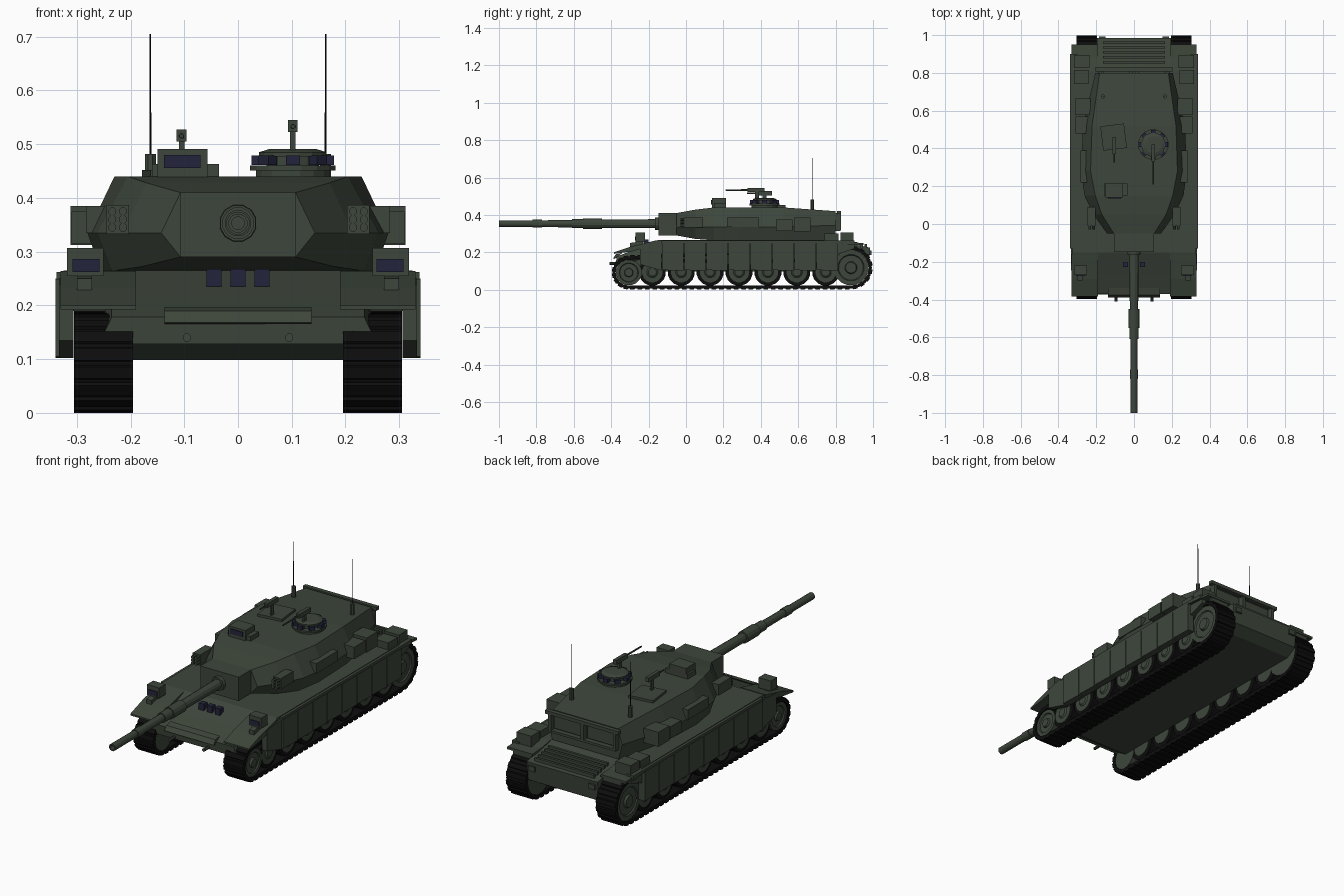
import bpy, bmesh, math
from mathutils import Vector, Matrix

if "Cube" in bpy.data.objects:
    bpy.data.objects.remove(bpy.data.objects["Cube"])


def material(name, col):
    m = bpy.data.materials.new(name)
    m.diffuse_color = (*col, 1)
    m.use_nodes = True
    m.node_tree.nodes["Principled BSDF"].inputs["Base Color"].default_value = m.diffuse_color
    return m


GREEN = material("dark_green", (0.047, 0.062, 0.044))
BLACK = material("track_black", (0.004, 0.004, 0.004))
GLASS = material("navy_glass", (0.017, 0.017, 0.045))


def make(name, verts, faces, mat=GREEN, mirror=False):
    if mirror:
        n = len(verts)
        verts = list(verts) + [(-v[0], v[1], v[2]) for v in verts]
        faces = list(faces) + [[i + n for i in f] for f in faces]
    me = bpy.data.meshes.new(name)
    me.from_pydata([tuple(v) for v in verts], [], faces)
    bm = bmesh.new()
    bm.from_mesh(me)
    bmesh.ops.recalc_face_normals(bm, faces=bm.faces)
    bm.to_mesh(me)
    bm.free()
    me.materials.append(mat)
    ob = bpy.data.objects.new(name, me)
    bpy.context.collection.objects.link(ob)
    return ob


def loft(name, rings, mat=GREEN, mirror=False):
    n = len(rings[0])
    verts = [v for r in rings for v in r]
    faces = [[k * n + i, k * n + (i + 1) % n, (k + 1) * n + (i + 1) % n, (k + 1) * n + i]
             for k in range(len(rings) - 1) for i in range(n)]
    faces += [list(range(n)), list(range(len(verts) - n, len(verts)))]
    return make(name, verts, faces, mat, mirror)


def box(name, x, y, z, mat=GREEN, mirror=False):
    return loft(name, [[(a, y[0], z[0]), (a, y[1], z[0]), (a, y[1], z[1]), (a, y[0], z[1])] for a in x],
                mat, mirror)


def prism(name, profile, x, mat=GREEN, mirror=False):
    return loft(name, [[(a, p[0], p[1]) for p in profile] for a in x], mat, mirror)


def turned(name, center, axis, steps, mat=GREEN, mirror=False, seg=16):
    """Lathe around an axis; steps are (offset along axis, radius)."""
    rot = Vector(axis).to_track_quat('Z', 'Y').to_matrix()
    c = Vector(center)
    rings = [[c + rot @ Vector((r * math.cos(t), r * math.sin(t), h))
              for t in [2 * math.pi * (i + .5) / seg for i in range(seg)]] for h, r in steps]
    return loft(name, rings, mat, mirror)


X, Y, Z = (1, 0, 0), (0, 1, 0), (0, 0, 1)

# Hull
prism("hull", [(-.37, .175), (-.365, .14), (-.3, .098), (.92, .098), (.975, .13), (.985, .225),
               (.84, .255), (.8, .265), (-.15, .265)], (-.197, .197))
loft("nose", [[(w, y, z) for w, y, z in ((-.235, -.37, .178), (-.25, -.375, .147), (-.195, -.365, .128),
                                         (.195, -.365, .128), (.25, -.375, .147), (.235, -.37, .178))],
              [(w, -.22, z) for w, z in ((-.235, .235), (-.25, .18), (-.195, .17),
                                         (.195, .17), (.25, .18), (.235, .235))]])
prism("sponson", [(-.2, .19), (-.2, .25), (-.15, .265), (.81, .265), (.9, .25), (.9, .22), (.81, .19)],
      (.19, .325), mirror=True)
prism("front_fender", [(-.385, .192), (-.385, .2), (-.29, .232), (-.16, .264), (-.16, .24), (-.29, .205)],
      (.19, .33), mirror=True)
prism("rear_fender", [(.8, .245), (.8, .257), (.95, .25), (.95, .238)], (.19, .33), mirror=True)
prism("nose_plate", [(-.38, .165), (-.39, .168), (-.375, .19), (-.34, .197)], (-.137, .137))
turned("tow_hook", (.095, -.36, .14), (0, -1, 0), [(0, .008), (.05, .008)], mirror=True, seg=8)

# Side skirts
for i in range(9):
    a = -.245 + i * .118
    prism("skirt_panel", [(a, .105 + .03 * (i == 0)), (a + .114, .102), (a + .114, .25), (a, .25 - .01 * (i == 0))],
          (.306, .333 if i == 0 else .34), mirror=True)
prism("skirt_top", [(-.13, .248), (-.13, .262), (.9, .262), (.9, .24), (.81, .248)], (.3, .338), mirror=True)

# Tracks
RC, RR, FC, FR = (.882, .118), .112, (-.306, .092), .086


def track_loop(off):
    pts = []
    for c, r, a0 in ((FC, FR, 90), (RC, RR, -90)):
        for i in range(9):
            t = math.radians(a0 + i * 22.5)
            pts.append(Vector((c[0] + (r + off) * math.cos(t), c[1] + (r + off) * math.sin(t))))
    return pts


outer, inner = track_loop(0), track_loop(-.016)
n = len(outer)
sections = [[(.195, *outer[i]), (.305, *outer[i]), (.305, *inner[i]), (.195, *inner[i])] for i in range(n)]
verts = [v for s in sections for v in s]
faces = [[i * 4 + k, i * 4 + (k + 1) % 4, (i + 1) % n * 4 + (k + 1) % 4, (i + 1) % n * 4 + k]
         for i in range(n) for k in range(4)]
make("track_belt", verts, faces, BLACK, True)
verts, faces = [], []
for i in range(n):
    a, b = outer[i], outer[(i + 1) % n]
    d = (b - a).normalized()
    nor = Vector((d.y, -d.x))
    count = max(1, round((b - a).length / .04))
    for k in range(count):
        m = a.lerp(b, (k + .5) / count)
        q = [m - d * .014 - nor * .002, m + d * .014 - nor * .002, m + d * .011 + nor * .006, m - d * .011 + nor * .006]
        s = len(verts)
        verts += [(x, p.x, p.y) for x in (.195, .305) for p in q]
        faces += [[s, s + 1, s + 2, s + 3], [s + 4, s + 5, s + 6, s + 7]]
        faces += [[s + j, s + (j + 1) % 4, s + 4 + (j + 1) % 4, s + 4 + j] for j in range(4)]
make("track_pads", verts, faces, BLACK, True)

# Wheels
for i in range(7):
    c = (.2, -.18 + i * .1545, .094)
    turned("road_wheel_tyre", c, X, [(0, .073), (.095, .073)], BLACK, True)
    turned("road_wheel_hub", c, X, [(-.003, .052), (.098, .055), (.098, .03), (.104, .022)], GREEN, True)
for nm, c, r in (("idler_wheel", FC, .069), ("drive_wheel", RC, .095)):
    turned(nm, (.2, *c), X, [(-.003, r), (.1, r), (.1, r * .75), (.094, r * .7), (.094, r * .35), (.104, r * .3)],
           GREEN, True)

# Headlights and driver periscopes
box("headlight", (.25, .318), (-.27, -.22), (.255, .307), mirror=True)
box("headlight_glass", (.258, .308), (-.274, -.268), (.262, .286), GLASS, True)
prism("headlight_bracket", [(-.3, .22), (-.3, .25), (-.23, .26), (-.23, .23)], (.272, .3), mirror=True)
for x in (-.045, 0, .045):
    box("driver_periscope", (x - .014, x + .014), (-.228, -.2), (.235, .268), GLASS)

# Turret: each station gives top, middle and bottom corner
stations = [((.107, .41), (.143, .335), (.107, .29), -.05), ((.17, .428), (.215, .335), (.18, .272), .05),
            ((.205, .44), (.262, .335), (.235, .264), .15), ((.23, .44), (.28, .335), (.255, .262), .28),
            ((.222, .44), (.27, .335), (.245, .262), .52), ((.182, .42), (.205, .345), (.185, .268), .8)]
loft("turret", [[(x, y, z) for x, z in (t, m, b)] + [(-x, y, z) for x, z in (b, m, t)]
                for t, m, b, y in stations])
box("mantlet", (-.107, .107), (-.147, -.04), (.29, .41))

# Gun
turned("gun_barrel", (0, 0, .353), (0, -1, 0),
       [(.13, .036), (.165, .034), (.165, .025), (.45, .023), (.45, .03), (.55, .03), (.55, .025), (.61, .025),
        (.61, .02), (.77, .019), (.77, .022), (.82, .022), (.82, .018), (1, .018), (1, .012), (.97, .012)], seg=12)

# Smoke launchers and turret side stowage
box("smoke_launcher", (.203, .245), (-.01, .09), (.333, .387), mirror=True)
for x in (.214, .234):
    for z in (.345, .36, .375):
        turned("smoke_tube", (x, 0, z), (0, -1, 0), [(0, .008), (.03, .008)], GREEN, True, 8)
box("side_panel", (.24, .283), (.22, .39), (.335, .385), mirror=True)
box("stowage_box_front", (.24, .31), (.48, .57), (.315, .375), mirror=True)
box("stowage_box_rear", (.23, .312), (.578, .665), (.312, .385), mirror=True)
box("deck_box_front", (.24, .318), (.74, .815), (.25, .3), mirror=True)
box("deck_box_rear", (.235, .318), (.825, .895), (.248, .307), mirror=True)

# Turret rear rack and rear deck grille
box("rack_rail", (-.205, .205), (.808, .83), (.405, .422))
box("rack_base", (-.185, .185), (.79, .825), (.315, .327))
for x in (-.18, 0, .18):
    box("rack_post", (x - .008, x + .008), (.795, .828), (.32, .41))
box("rack_panel", (.02, .165), (.795, .812), (.335, .398), mirror=True)
for i in range(5):
    y = .85 + i * .026
    z = .258 - (y - .84) * .2
    box("engine_grille_bar", (-.165, .165), (y, y + .013), (z - .015, z + .01))
box("rear_mudflap", (.2, .3), (.93, .945), (.22, .25), mirror=True)
box("rear_light", (.15, .185), (.97, .992), (.185, .21), mirror=True)

# Antennas
turned("antenna_base", (.163, .675, .425), Z, [(0, .011), (.057, .011)], mirror=True, seg=8)
turned("antenna", (.163, .675, .47), Z, [(0, .002), (.235, .0015)], BLACK, True, 6)

# Sight box
box("gunner_sight", (-.15, -.057), (.14, .215), (.435, .491))
box("gunner_sight_base", (-.16, -.035), (.15, .215), (.435, .463))
box("gunner_sight_glass", (-.138, -.07), (.135, .142), (.456, .48), GLASS)

# Commander cupola with periscope ring
CX, CY = .102, .42
turned("cupola_base", (CX, CY, .437), Z, [(0, .07), (.014, .07), (.014, .081), (.023, .081), (.023, .05), (.045, .05)])
turned("cupola_hatch", (CX, CY, .477), Z, [(0, .064), (.008, .064), (.014, .045)])
for i in range(8):
    t = math.radians(i * 45)
    ob = box("cupola_periscope", (.055, .077), (-.013, .013), (.461, .479), GLASS)
    ob.data.transform(Matrix.Translation((CX, CY, 0)) @ Matrix.Rotation(t, 4, 'Z'))

# Loader hatch, slightly turned
ob = box("loader_hatch", (-.063, .063), (-.065, .065), (.435, .452))
ob.data.transform(Matrix.Translation((-.108, .46, 0)) @ Matrix.Rotation(.12, 4, 'Z'))

# Roof machine guns: x, rear y, barrel tip y, height
for x, y0, y1, z in ((CX, .42, .21, .533), (-.105, .46, .325, .515)):
    box("machine_gun_mount", (x - .005, x + .005), (y0 - .05, y0 - .03), (.44, z))
    box("machine_gun_body", (x - .009, x + .009), (y0 - .09, y0), (z - .01, z + .012))
    turned("machine_gun_barrel", (x, y0 - .08, z), (0, -1, 0), [(0, .005), (y0 - .08 - y1, .004)], seg=8)
